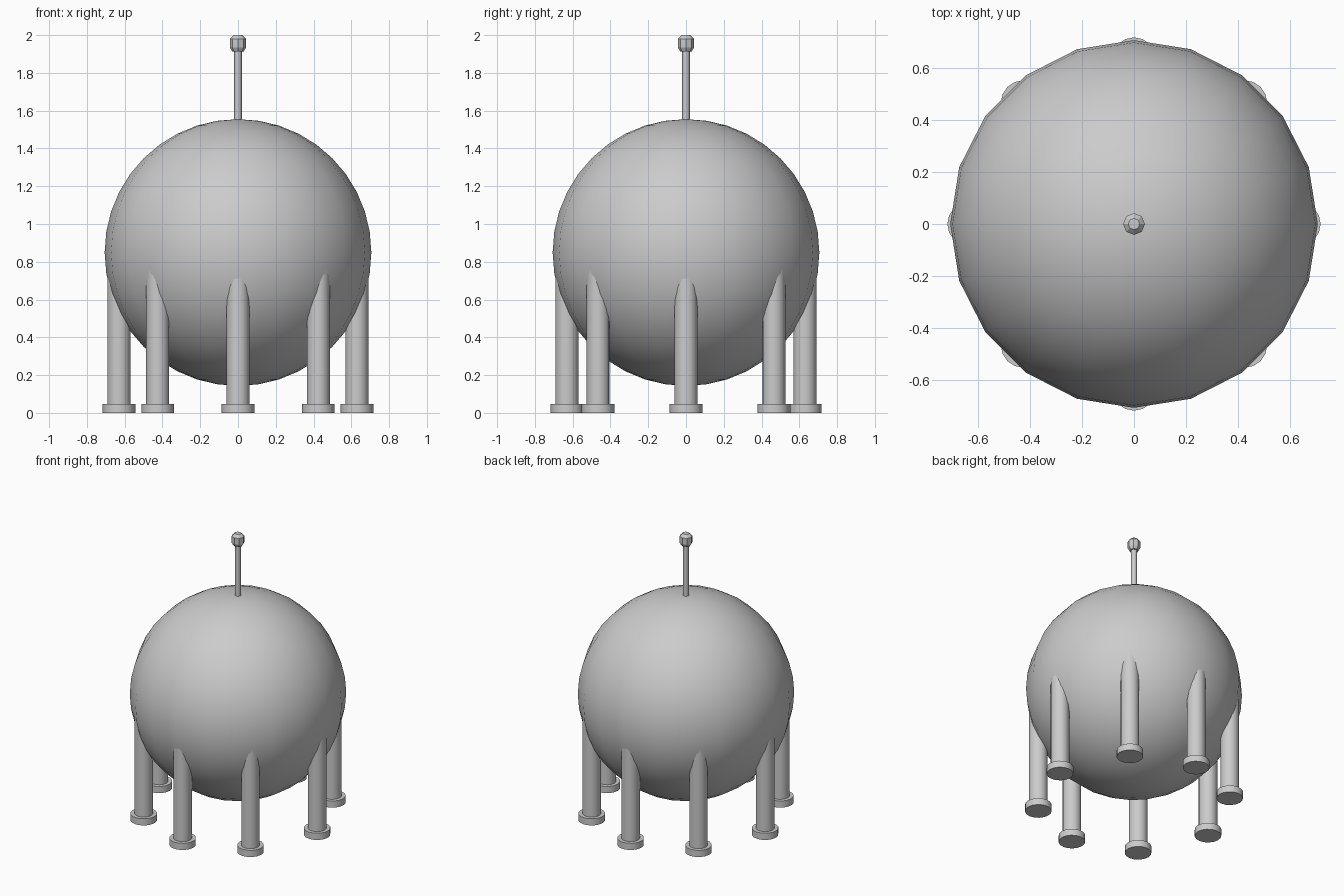
import bpy, math

if "Cube" in bpy.data.objects:
    bpy.data.objects.remove(bpy.data.objects["Cube"])


def smooth(ob, angle):
    bpy.ops.object.select_all(action='DESELECT')
    ob.select_set(True)
    bpy.context.view_layer.objects.active = ob
    bpy.ops.object.shade_smooth_by_angle(angle=math.radians(angle))


def lathe(name, profile, sides, x=0, y=0):
    """Closed solid of revolution from (radius, z) points, bottom to top."""
    verts = [(r * math.cos(2 * math.pi * i / sides), r * math.sin(2 * math.pi * i / sides), z)
             for r, z in profile for i in range(sides)]
    faces = [tuple(reversed(range(sides)))]
    for k in range(len(profile) - 1):
        a, b = k * sides, (k + 1) * sides
        for i in range(sides):
            j = (i + 1) % sides
            faces.append((a + i, a + j, b + j, b + i))
    faces.append(tuple(range(len(verts) - sides, len(verts))))
    mesh = bpy.data.meshes.new(name)
    mesh.from_pydata(verts, [], faces)
    ob = bpy.data.objects.new(name, mesh)
    bpy.context.collection.objects.link(ob)
    ob.location = (x, y, 0)
    return ob


# Spherical tank
bpy.ops.mesh.primitive_uv_sphere_add(segments=20, ring_count=20, radius=0.706,
                                     location=(0, 0, 0.849))
tank = bpy.context.object
tank.name = "tank"
smooth(tank, 40)

# Ring of eight legs, each on a round foot
spots = [(0.63, 0), (-0.63, 0), (0, 0.63), (0, -0.63)]
spots += [(sx * 0.425, sy * 0.465) for sx in (-1, 1) for sy in (-1, 1)]
for n, (x, y) in enumerate(spots, 1):
    smooth(lathe(f"leg_{n}", [(0.061, 0.03), (0.061, 0.78)], 16, x, y), 40)
    smooth(lathe(f"foot_{n}", [(0.087, 0), (0.087, 0.048)], 16, x, y), 40)

# Mast and its capped knob
smooth(lathe("mast", [(0.02, 1.5), (0.02, 1.93)], 8), 50)
lathe("mast_knob", [(0.03, 1.913), (0.042, 1.934), (0.042, 1.98), (0.022, 2.0)], 8)
